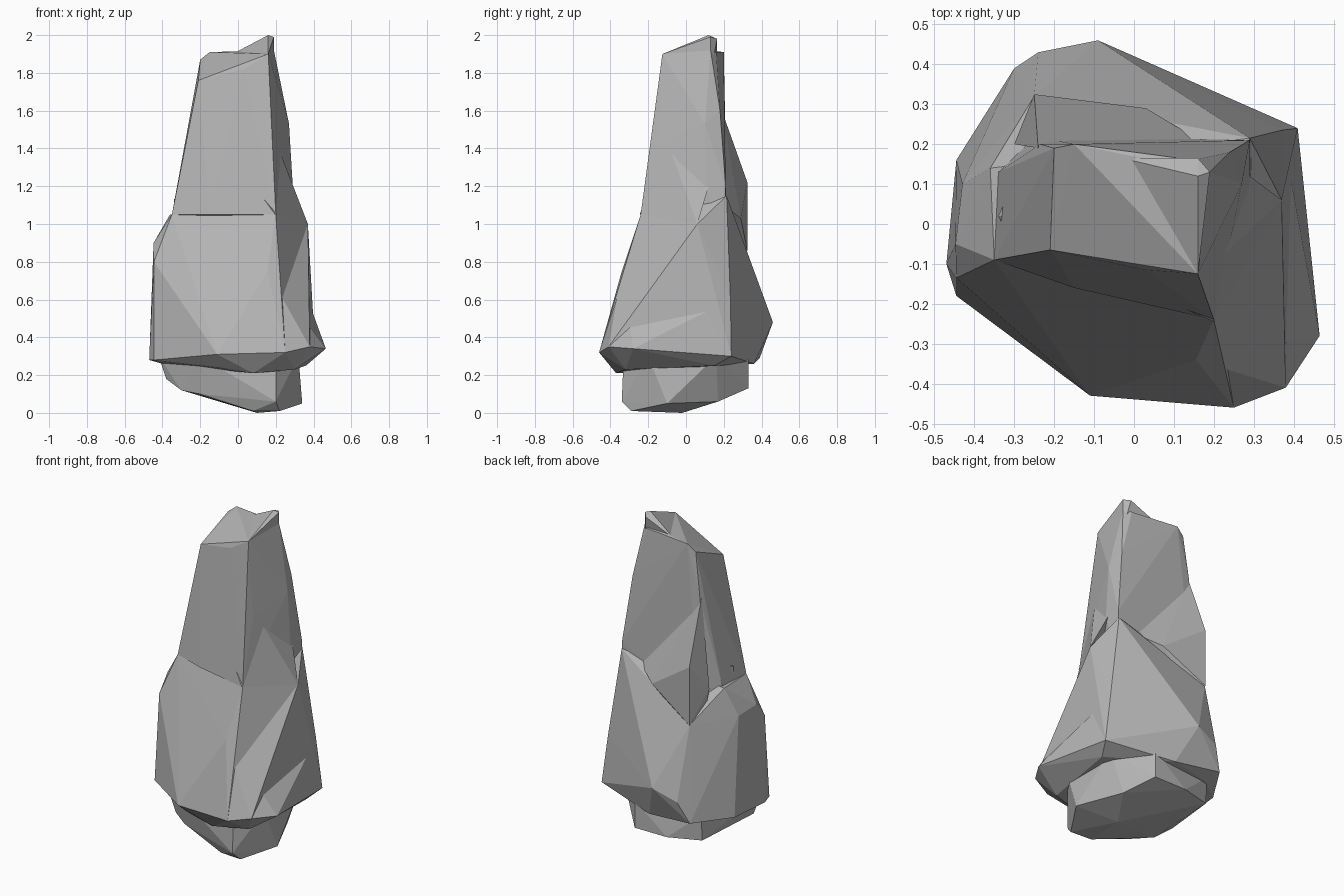
import bpy, bmesh

stone = bpy.data.materials.new("stone")
stone.diffuse_color = (0.46, 0.46, 0.46, 1)


def hull(name, pts):
    """Flat-shaded faceted rock chunk wrapped around a few corner points."""
    bm = bmesh.new()
    for p in pts:
        bm.verts.new(p)
    bmesh.ops.convex_hull(bm, input=bm.verts[:])
    loose = [v for v in bm.verts if not v.link_faces]
    bmesh.ops.delete(bm, geom=loose, context='VERTS')
    bmesh.ops.recalc_face_normals(bm, faces=bm.faces[:])
    me = bpy.data.meshes.new(name)
    bm.to_mesh(me)
    bm.free()
    me.materials.append(stone)
    ob = bpy.data.objects.new(name, me)
    bpy.context.collection.objects.link(ob)
    return ob


# Foot: narrower slab under the overhang
hull("rock_foot", [
    (0.08, -0.28, 0.01), (0.22, -0.29, 0.01), (0.1, -0.02, 0.0), (0.2, -0.34, 0.06),
    (0.34, -0.1, 0.05), (0.22, 0.17, 0.06), (0.12, 0.33, 0.13), (-0.1, 0.33, 0.13),
    (-0.3, 0.27, 0.14), (-0.38, -0.12, 0.18), (-0.3, -0.18, 0.12), (-0.2, -0.24, 0.1),
    (-0.42, -0.13, 0.3), (-0.2, -0.29, 0.3), (0.2, -0.33, 0.3), (0.32, -0.2, 0.3),
    (0.31, 0.16, 0.3), (0.12, 0.33, 0.3), (-0.3, 0.28, 0.3)])

# Overhanging rim of the lower body
corner = (0.38, -0.41, 0.35)
tip = (0.465, -0.28, 0.34)
ridge = (0.155, -0.34, 0.75)
saddle = (0.37, 0.06, 1.0)
side = (0.37, 0.235, 0.6)
rim = [
    (-0.4, -0.12, 0.26), (-0.1, -0.35, 0.24), (0.08, -0.37, 0.21), (0.3, -0.32, 0.23),
    (0.36, 0.15, 0.25), (0.0, 0.36, 0.26), (-0.27, 0.3, 0.26),
    (-0.47, -0.1, 0.28), (-0.445, -0.18, 0.28), (-0.11, -0.43, 0.31), (0.25, -0.46, 0.32),
    (0.41, 0.24, 0.3), (-0.09, 0.46, 0.48), (-0.24, 0.43, 0.42), (-0.3, 0.39, 0.29),
    (-0.445, 0.16, 0.28)]
hull("rock_rim", rim + [corner, tip, ridge, side])

# Lower body: main mass, then the recessed right-hand flank
left = [(-0.445, -0.135, 0.8), (-0.447, -0.05, 0.9), (-0.43, 0.1, 0.88),
        (-0.25, 0.32, 0.86)]
hull("rock_body", rim + left + [
    ridge, saddle, side, (-0.35, -0.09, 1.05), (-0.36, 0.14, 1.05),
    (0.2, -0.24, 1.05), (0.29, 0.215, 1.15)])
hull("right_flank", rim + left + [ridge, saddle, side, corner])

# Tapering upper spire
hull("rock_spire", [
    (-0.21, -0.065, 1.76), (0.03, -0.115, 1.82), (0.16, -0.125, 1.9), (0.19, 0.13, 1.92),
    (0.15, 0.16, 1.91), (-0.04, 0.17, 1.89), (-0.15, 0.2, 1.91), (-0.2, 0.19, 1.87),
    (-0.235, 0.2, 1.6), (0.27, 0.1, 1.53), (0.24, 0.18, 1.6), (0.2, -0.14, 1.44),
    (0.29, 0.1, 1.2), (0.29, 0.21, 1.2), (0.2, -0.24, 1.05), (-0.35, -0.09, 1.05),
    (-0.15, -0.16, 1.05), (-0.34, 0.13, 1.05), (0.3, 0.21, 0.9), (-0.25, 0.22, 0.9)])

# Raised peak at the back right of the top
hull("peak", [
    (0.03, -0.11, 1.81), (0.16, -0.125, 1.9), (0.19, 0.13, 1.99), (0.16, 0.12, 2.0),
    (0.16, 0.165, 1.98), (0.05, 0.16, 1.93), (-0.03, 0.165, 1.9), (0.19, 0.13, 1.8)])

# Fin on the back
hull("back_fin", [
    (-0.25, 0.325, 1.22), (-0.25, 0.325, 0.86), (-0.24, 0.19, 1.6), (-0.3, 0.2, 1.05),
    (0.03, 0.29, 1.03), (-0.08, 0.21, 1.36), (-0.27, 0.25, 0.75), (0.18, 0.2, 1.1)])

# Wedge on the right face
hull("right_wedge", [
    (0.2, -0.1, 1.44), (0.2, -0.24, 1.05), saddle, (0.29, 0.12, 1.2), (0.1, 0.0, 1.1)])

# Sliver on the front edge
hull("front_sliver", [
    (0.0, -0.155, 1.31), (0.2, -0.245, 1.05), (0.2, -0.2, 1.12), (0.1, -0.1, 1.1)])

# Small chip on the left shoulder
hull("left_chip", [
    (-0.34, 0.02, 1.13), (-0.34, 0.02, 1.08), (-0.3, -0.06, 1.1), (-0.3, 0.1, 1.17),
    (-0.28, 0.02, 1.18)])
